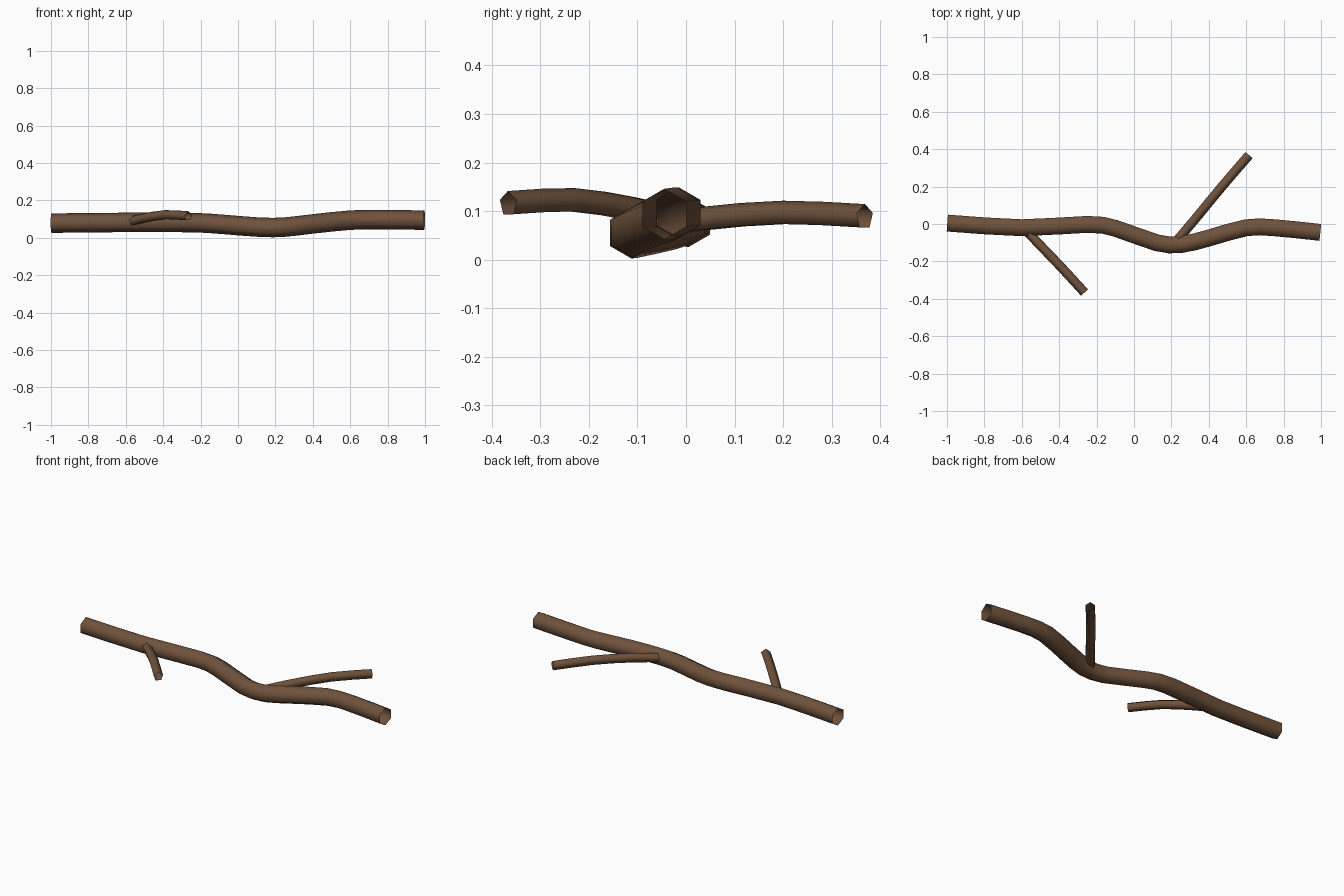
import bpy, bmesh, math
from mathutils import Vector

if "Cube" in bpy.data.objects:
    bpy.data.objects.remove(bpy.data.objects["Cube"])

bark = bpy.data.materials.new("bark")
bark.diffuse_color = (0.16, 0.085, 0.045, 1)
bark.use_nodes = True
bark.node_tree.nodes["Principled BSDF"].inputs["Base Color"].default_value = bark.diffuse_color


def spline(points, steps):
    """Catmull-Rom samples through the control points."""
    p = [Vector(q) for q in points]
    p = [2 * p[0] - p[1]] + p + [2 * p[-1] - p[-2]]
    out = []
    for i in range(1, len(p) - 2):
        a, b, c, d = p[i - 1:i + 3]
        for s in range(steps):
            t = s / steps
            out.append(0.5 * (2 * b + (c - a) * t + (2 * a - 5 * b + 4 * c - d) * t**2
                              + (3 * b - a - 3 * c + d) * t**3))
    return out + [p[-2]]


def tube(name, points, radius, sides, steps):
    """Open-ended tube with a vertex of each ring pointing up."""
    path = spline(points, steps)
    bm = bmesh.new()
    rings = []
    for i, c in enumerate(path):
        tan = path[min(i + 1, len(path) - 1)] - path[max(i - 1, 0)]
        tan.z *= 0.5
        tan.normalize()
        side = tan.cross(Vector((0, 0, 1))).normalized()
        up = side.cross(tan)
        angles = [math.tau * k / sides for k in range(sides)]
        rings.append([bm.verts.new(c + radius * (up * math.cos(a) + side * math.sin(a)))
                      for a in angles])
    for r, s in zip(rings, rings[1:]):
        for k in range(sides):
            n = (k + 1) % sides
            bm.faces.new((r[k], r[n], s[n], s[k]))
    bmesh.ops.recalc_face_normals(bm, faces=bm.faces)
    # outward normals, checked on the first face
    bm.faces.ensure_lookup_table()
    f = bm.faces[0]
    if f.normal.dot(f.calc_center_median() - (path[0] + path[1]) / 2) < 0:
        bmesh.ops.reverse_faces(bm, faces=bm.faces)
    for f in bm.faces:
        f.smooth = True
    me = bpy.data.meshes.new(name)
    bm.to_mesh(me)
    bm.free()
    me.materials.append(bark)
    ob = bpy.data.objects.new(name, me)
    bpy.context.collection.objects.link(ob)
    return ob


# Main stem: hexagonal, hollow
tube("main_stem", [(-0.998, 0.005, 0.078), (-0.6, -0.02, 0.082), (-0.25, -0.002, 0.081),
                   (-0.1, -0.023, 0.073), (0.12, -0.1, 0.056), (0.25, -0.11, 0.057),
                   (0.4, -0.075, 0.074), (0.6, -0.02, 0.094), (0.75, -0.02, 0.097),
                   (0.996, -0.045, 0.094)], 0.052, 6, 2)

# Side twigs: pentagonal
tube("front_twig", [(-0.585, -0.025, 0.083), (-0.51, -0.105, 0.102),
                    (-0.39, -0.23, 0.121), (-0.265, -0.366, 0.115)], 0.0265, 5, 2)
tube("back_twig", [(0.22, -0.1, 0.062), (0.33, 0.03, 0.082),
                   (0.47, 0.2, 0.095), (0.615, 0.368, 0.088)], 0.0265, 5, 2)
